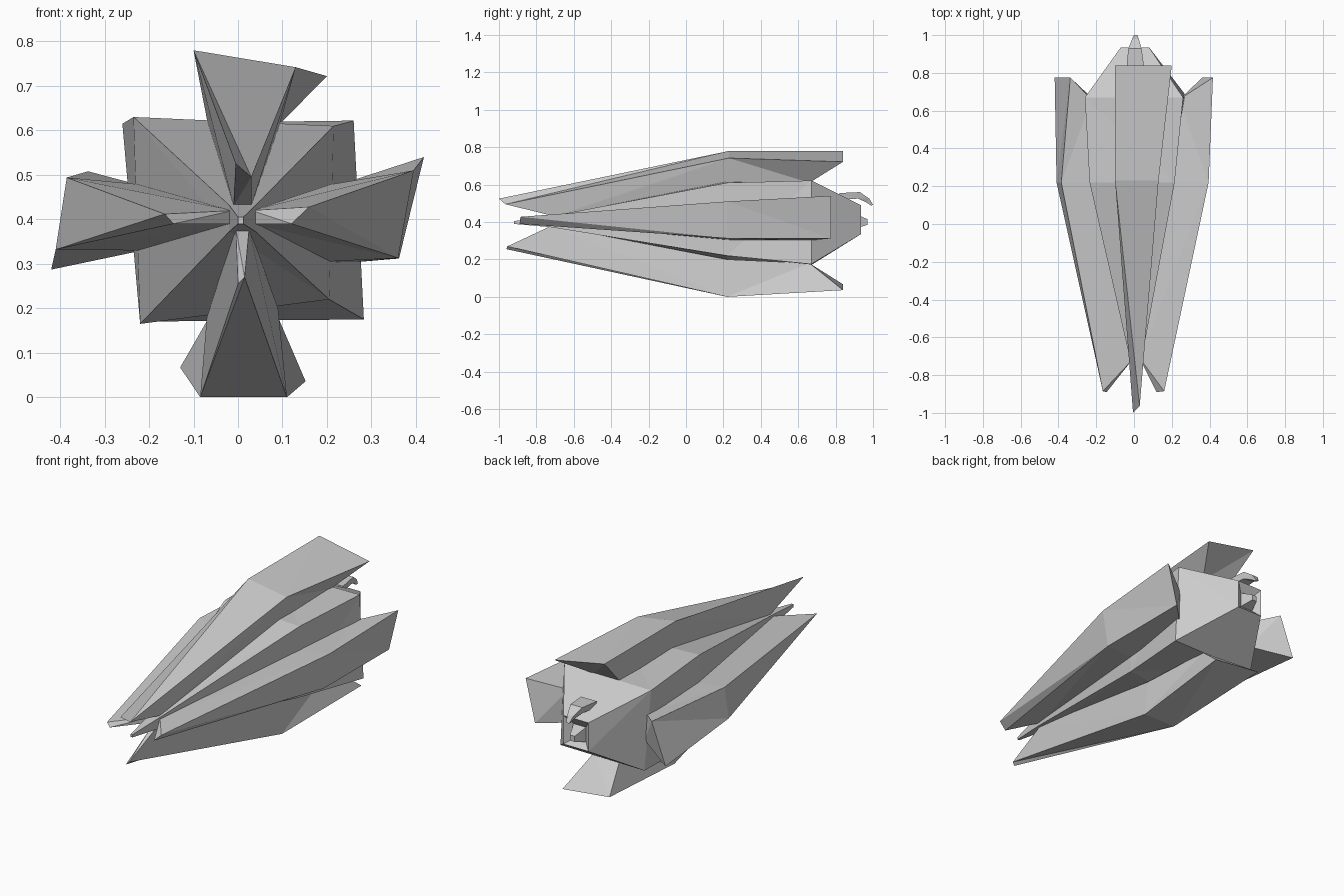
import bpy, bmesh


def loft(name, rings, cap_start=True, cap_end=True):
    """Skin a closed low-poly shell through equal-sized rings of (x, y, z) points."""
    bm = bmesh.new()
    rows = [[bm.verts.new(p) for p in ring] for ring in rings]
    n = len(rows[0])
    for r0, r1 in zip(rows, rows[1:]):
        for i in range(n):
            j = (i + 1) % n
            bm.faces.new((r0[i], r0[j], r1[j], r1[i]))
    if cap_start:
        bm.faces.new(rows[0][::-1])
    if cap_end:
        bm.faces.new(rows[-1])
    bmesh.ops.triangulate(bm, faces=bm.faces[:])
    bmesh.ops.recalc_face_normals(bm, faces=bm.faces[:])
    mesh = bpy.data.meshes.new(name)
    bm.to_mesh(mesh)
    bm.free()
    obj = bpy.data.objects.new(name, mesh)
    bpy.context.collection.objects.link(obj)
    return obj


def square(y, x0, x1, z0, z1):
    return [(x0, y, z1), (x1, y, z1), (x1, y, z0), (x0, y, z0)]


# Four-cornered bud core: nose, widening body, blunt rear with a recessed stem
loft("bud_core", [
    square(-0.92, 0.0, 0.012, 0.39, 0.405),
    square(-0.72, -0.02, 0.04, 0.372, 0.432),
    [(-0.235, 0.22, 0.63), (0.215, 0.22, 0.61), (0.205, 0.22, 0.22), (-0.22, 0.22, 0.165)],
    [(-0.26, 0.67, 0.615), (0.26, 0.67, 0.622), (0.283, 0.67, 0.175), (-0.22, 0.67, 0.17)],
    square(0.935, -0.07, 0.08, 0.335, 0.49),
    square(0.905, -0.035, 0.04, 0.365, 0.445),
    square(0.97, -0.012, 0.016, 0.385, 0.415),
])

# Petals: each section is outer edge (2 points) then root edge (2 points)
loft("top_petal", [
    [(-0.005, -1.0, 0.525), (0.03, -0.965, 0.495), (0.03, -0.70, 0.43), (-0.01, -0.70, 0.43)],
    [(-0.10, 0.23, 0.78), (0.13, 0.23, 0.742), (0.09, 0.22, 0.60), (-0.065, 0.22, 0.60)],
    [(-0.10, 0.84, 0.78), (0.20, 0.84, 0.722), (0.09, 0.66, 0.61), (-0.065, 0.66, 0.61)],
])
loft("bottom_petal", [
    [(0.0, -0.96, 0.255), (0.015, -0.955, 0.27), (0.025, -0.72, 0.38), (-0.005, -0.72, 0.38)],
    [(-0.085, 0.22, 0.0), (0.11, 0.22, 0.0), (0.09, 0.22, 0.20), (-0.07, 0.22, 0.18)],
    [(-0.13, 0.84, 0.067), (0.152, 0.84, 0.036), (0.09, 0.66, 0.18), (-0.065, 0.66, 0.18)],
])
loft("right_petal", [
    [(0.16, -0.885, 0.428), (0.12, -0.89, 0.39), (0.03, -0.71, 0.39), (0.03, -0.71, 0.42)],
    [(0.395, 0.22, 0.51), (0.36, 0.22, 0.313), (0.20, 0.22, 0.305), (0.205, 0.22, 0.478)],
    [(0.418, 0.775, 0.54), (0.362, 0.775, 0.312), (0.245, 0.66, 0.302), (0.24, 0.66, 0.482)],
])
loft("left_petal", [
    [(-0.165, -0.885, 0.412), (-0.145, -0.89, 0.39), (-0.01, -0.72, 0.39), (-0.01, -0.72, 0.42)],
    [(-0.385, 0.22, 0.494), (-0.41, 0.22, 0.332), (-0.21, 0.22, 0.33), (-0.215, 0.22, 0.478)],
    [(-0.337, 0.775, 0.508), (-0.42, 0.775, 0.287), (-0.215, 0.66, 0.33), (-0.225, 0.66, 0.478)],
])

# Small hooked blade curling over the rear opening
loft("rear_hook", [
    [(-0.04, 0.82, 0.555), (0.055, 0.82, 0.555), (0.05, 0.82, 0.52), (-0.035, 0.82, 0.52)],
    [(-0.03, 0.93, 0.56), (0.04, 0.93, 0.56), (0.035, 0.92, 0.525), (-0.025, 0.92, 0.525)],
    [(-0.01, 0.98, 0.525), (0.025, 0.98, 0.525), (0.02, 0.965, 0.505), (-0.005, 0.965, 0.505)],
    [(0.0, 1.0, 0.492), (0.018, 1.0, 0.492), (0.015, 0.99, 0.488), (0.003, 0.99, 0.488)],
])
